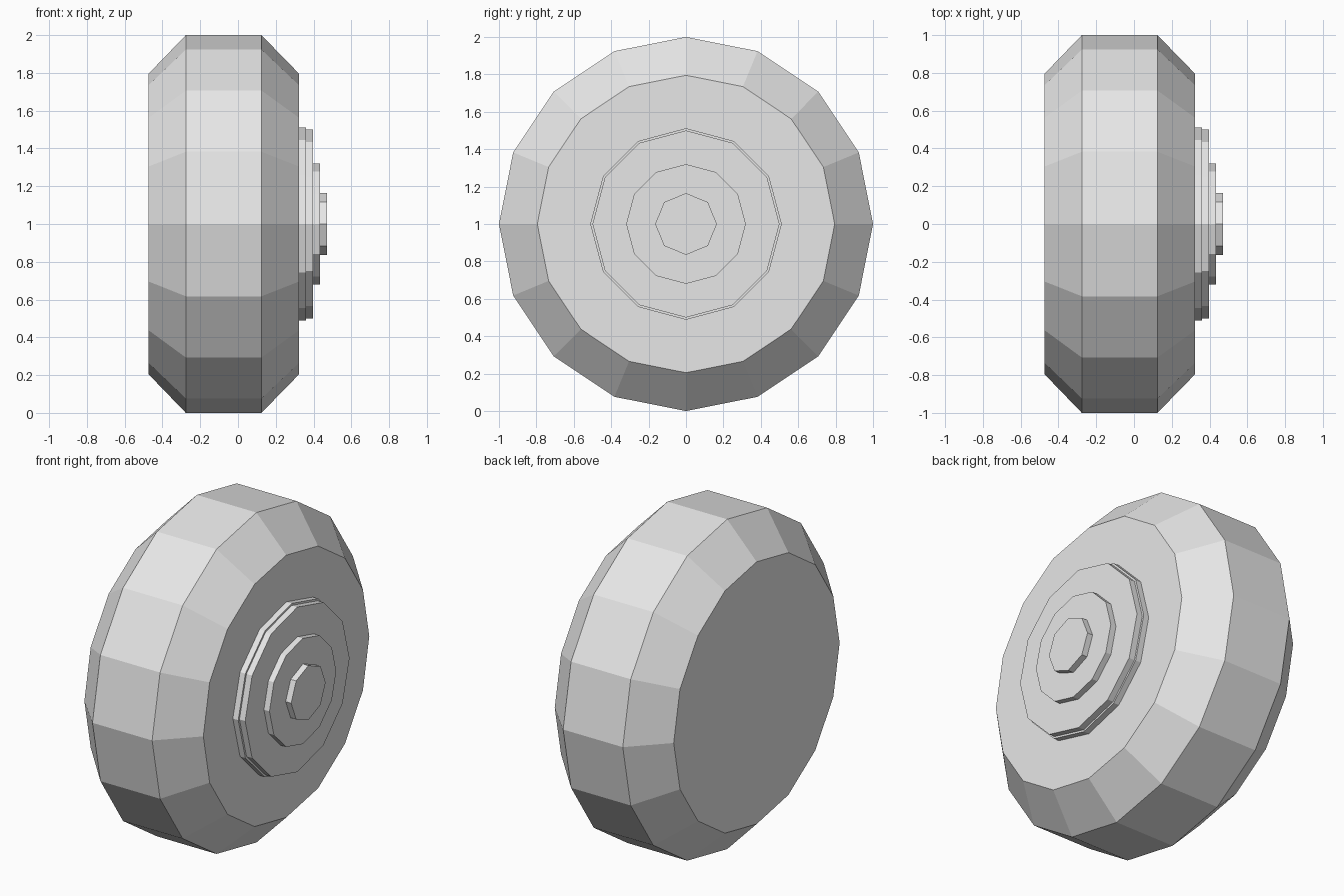
import bpy
import bmesh
from math import cos, sin, tau

cube = bpy.data.objects.get("Cube")
if cube:
    bpy.data.objects.remove(cube, do_unlink=True)

grey = bpy.data.materials.new("light_grey")
grey.use_nodes = True
colour = (0.8, 0.8, 0.8, 1)
grey.diffuse_color = colour
grey.node_tree.nodes["Principled BSDF"].inputs["Base Color"].default_value = colour


def turned_part(name, profile, sides):
    """Closed solid turned about the x axis from (x, radius) points."""
    bm = bmesh.new()
    rings = []
    for x, r in profile:
        angles = [tau * i / sides for i in range(sides)]
        rings.append([bm.verts.new((x, r * sin(a), 1 + r * cos(a))) for a in angles])
    for a, b in zip(rings, rings[1:]):
        for i in range(sides):
            j = (i + 1) % sides
            bm.faces.new((a[i], a[j], b[j], b[i]))
    bm.faces.new(rings[0])
    bm.faces.new(rings[-1])
    bmesh.ops.recalc_face_normals(bm, faces=bm.faces)
    mesh = bpy.data.meshes.new(name)
    bm.to_mesh(mesh)
    bm.free()
    mesh.materials.append(grey)
    obj = bpy.data.objects.new(name, mesh)
    bpy.context.collection.objects.link(obj)
    return obj


# Tyre with bevelled shoulders
turned_part("tyre", [(-0.474, 0.795), (-0.276, 1), (0.124, 1), (0.324, 0.795)], 16)

# Stepped hub discs stacked on the outer face
hub = [("rim_disc", 0.324, 0.36, 0.512, 12),
       ("hub_plate", 0.36, 0.398, 0.5, 12),
       ("hub_step", 0.398, 0.435, 0.32, 12),
       ("hub_cap", 0.435, 0.472, 0.165, 8)]
for name, start, end, radius, sides in hub:
    turned_part(name, [(start, radius), (end, radius)], sides)
